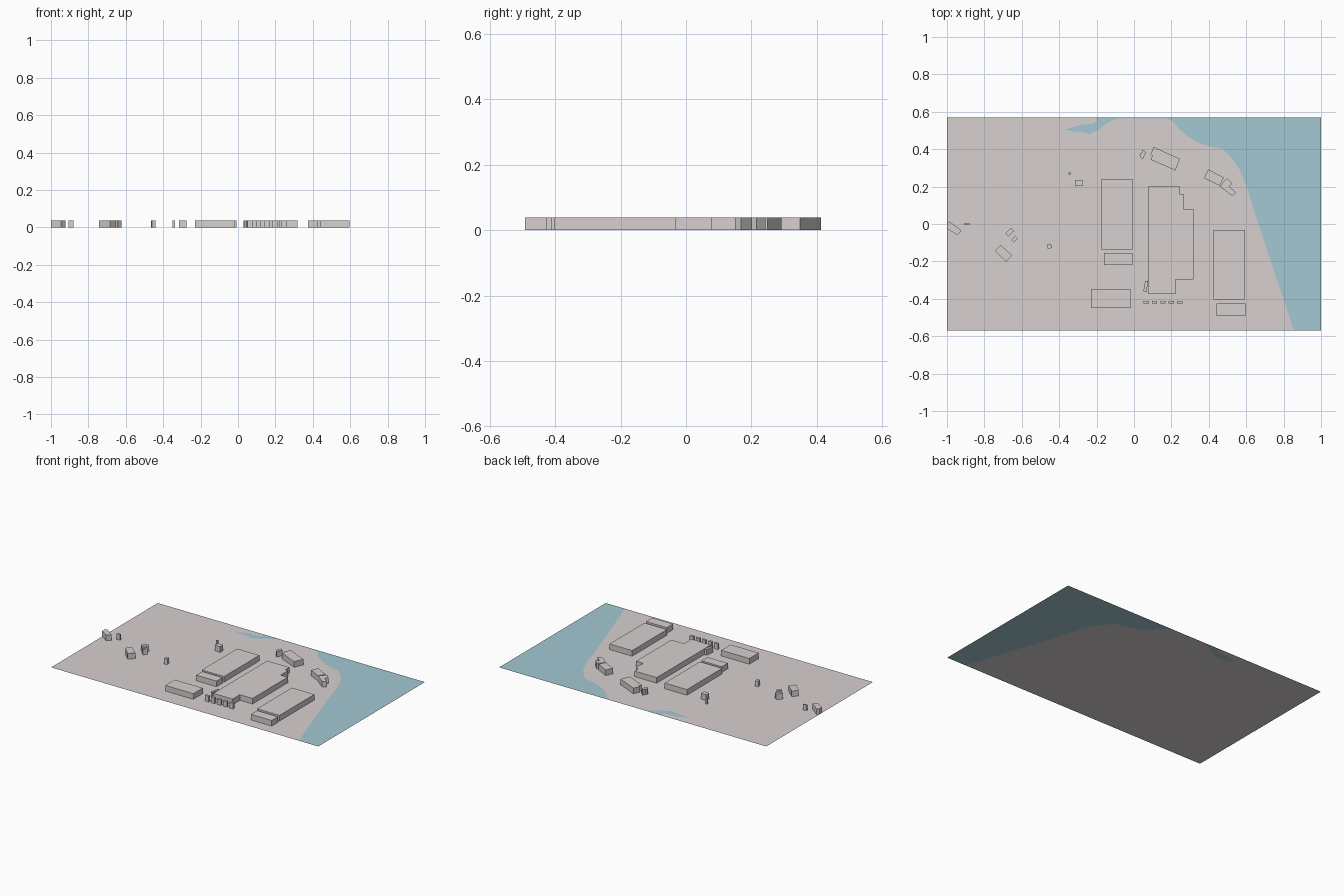
import bpy, bmesh

if "Cube" in bpy.data.objects:
    bpy.data.objects.remove(bpy.data.objects["Cube"])

HEIGHT = 0.038


def material(name, rgb):
    m = bpy.data.materials.new(name)
    m.diffuse_color = (*rgb, 1)
    m.use_nodes = True
    m.node_tree.nodes["Principled BSDF"].inputs["Base Color"].default_value = m.diffuse_color
    return m


GREY = material("warm_grey", (0.68, 0.63, 0.63))
BLUE = material("water_blue", (0.37, 0.58, 0.65))


def plan(name, pts, mat, height=0):
    """Flat outline, or an open-bottomed prism when a height is given."""
    bm = bmesh.new()
    low = [bm.verts.new((x, y, 0)) for x, y in pts]
    area = sum(a[0] * b[1] - b[0] * a[1] for a, b in zip(pts, pts[1:] + pts[:1]))
    if area < 0:
        low.reverse()
    if height:
        top = [bm.verts.new((v.co.x, v.co.y, height)) for v in low]
        for i in range(len(low)):
            j = (i + 1) % len(low)
            bm.faces.new((low[i], low[j], top[j], top[i]))
        bm.faces.new(top)
    else:
        bm.faces.new(low)
    me = bpy.data.meshes.new(name)
    bm.to_mesh(me)
    bm.free()
    me.materials.append(mat)
    ob = bpy.data.objects.new(name, me)
    bpy.context.collection.objects.link(ob)


def block(name, x0, x1, y0, y1):
    plan(name, [(x0, y0), (x1, y0), (x1, y1), (x0, y1)], GREY, HEIGHT)


# ground: land and water meet along one shoreline
shore = [(-.205, .57), (-.20, .55), (-.22, .535), (-.295, .53), (-.33, .515),
         (-.375, .505), (-.31, .492), (-.27, .49), (-.235, .48), (-.18, .51),
         (-.14, .54), (-.10, .562), (0, .565), (.165, .565), (.21, .548),
         (.24, .51), (.285, .47), (.355, .43), (.42, .413), (.475, .40),
         (.515, .36), (.56, .30), (.60, .21), (.64, .075), (.855, -.57)]
plan("land", shore + [(-1, -.57), (-1, .57)], GREY)
plan("water", shore + [(1, -.57), (1, .57)], BLUE)

# large halls and their annexes
block("west_hall", -.175, -.008, -.137, .24)
block("west_annex", -.16, -.008, -.218, -.154)
block("south_west_hall", -.23, -.02, -.449, -.348)
block("east_hall", .425, .594, -.404, -.031)
block("east_annex", .441, .597, -.492, -.425)
plan("main_hall", [(.077, .203), (.243, .203), (.243, .16), (.264, .16), (.264, .08),
                   (.317, .08), (.317, -.297), (.222, -.297), (.222, -.375),
                   (.077, -.375)], GREY, HEIGHT)
plan("main_hall_lean_to", [(.059, -.305), (.075, -.303), (.067, -.366), (.05, -.361)],
     GREY, HEIGHT)

# row of small sheds south of the main hall
for i in range(5):
    x = .05 + i * .0452
    block(f"row_shed_{i + 1}", x, x + .029, -.426, -.411)

# small square sheds
block("north_west_shed", -.316, -.276, .203, .235)
block("north_west_hut", -.351, -.338, .265, .276)
block("far_west_hut", -.905, -.88, -.005, .005)

# rotated buildings near the shore
plan("north_house", [(.105, .412), (.246, .348), (.22, .286), (.088, .345),
                     (.098, .365), (.088, .372)], GREY, HEIGHT)
plan("north_shed", [(.03, .375), (.04, .378), (.046, .398), (.064, .382), (.046, .345),
                    (.033, .36)], GREY, HEIGHT)
plan("shore_house", [(.397, .292), (.48, .249), (.458, .204), (.375, .246)], GREY, HEIGHT)
plan("shore_angled_house", [(.498, .243), (.525, .216), (.509, .2), (.546, .168),
                            (.525, .15), (.46, .2), (.477, .225)], GREY, HEIGHT)

# scattered western houses
plan("west_house", [(-.713, -.112), (-.651, -.168), (-.684, -.203), (-.743, -.144)],
     GREY, HEIGHT)
plan("west_shed_a", [(-.659, -.021), (-.641, -.037), (-.673, -.067), (-.689, -.051)],
     GREY, HEIGHT)
plan("west_shed_b", [(-.635, -.064), (-.622, -.078), (-.643, -.099), (-.657, -.086)],
     GREY, HEIGHT)
plan("middle_hut", [(-.464, -.11), (-.443, -.107), (-.44, -.128), (-.461, -.133)],
     GREY, HEIGHT)
plan("far_west_house", [(-.987, .013), (-.922, -.035), (-.946, -.059), (-1, -.024),
                        (-1, 0)], GREY, HEIGHT)
